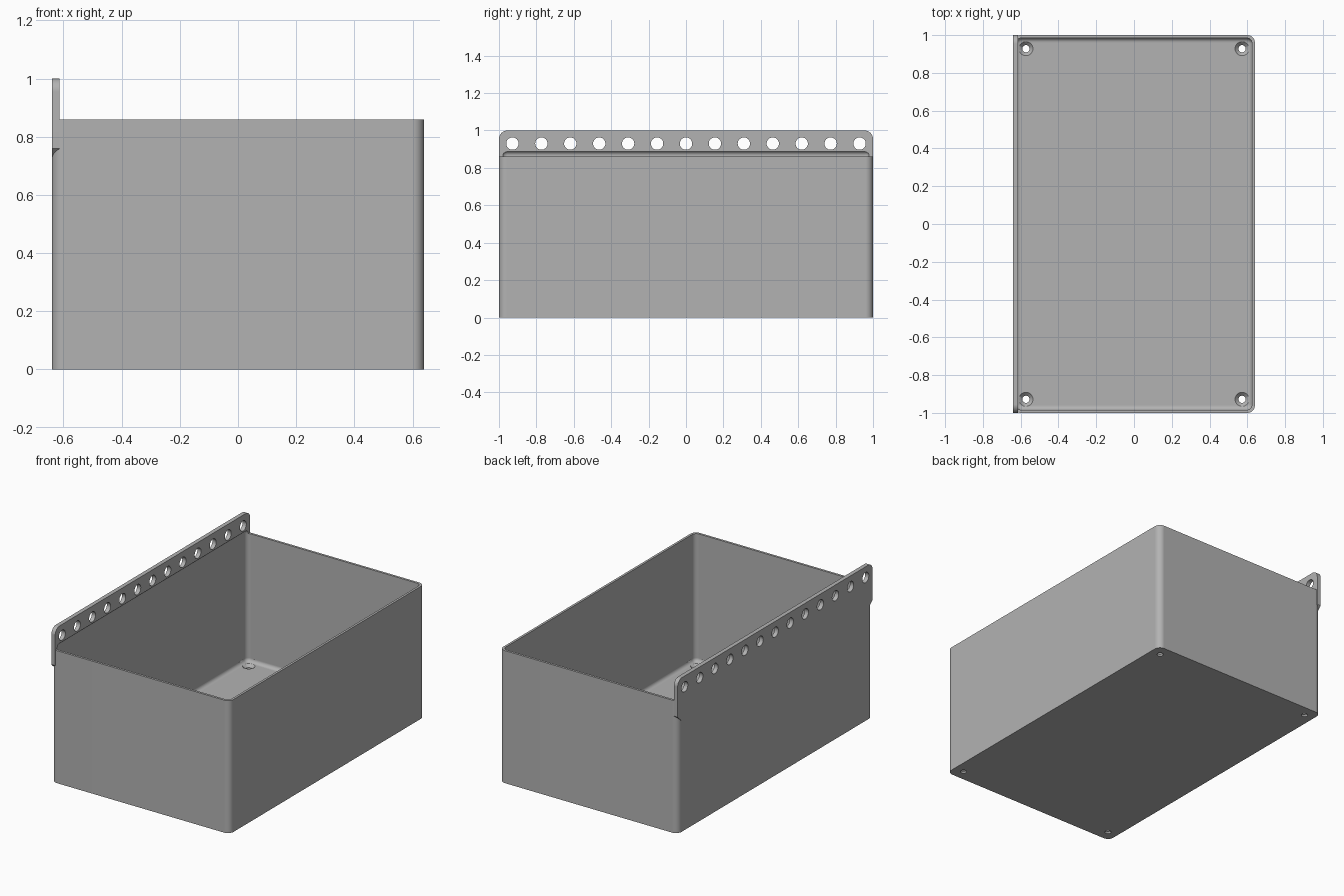
import bpy, bmesh, math
from mathutils import Vector

old = bpy.data.objects.get("Cube")
if old:
    bpy.data.objects.remove(old)

W, L, H, TOP = 0.64, 1.0, 0.86, 1.0     # half width, half length, wall height, rail height
WALL, FLOOR, RAIL = 0.015, 0.03, 0.027  # thicknesses
SEG = 8

grey = bpy.data.materials.new("plain_grey")
grey.use_nodes = True
grey.diffuse_color = (0.45, 0.45, 0.45, 1)
grey.node_tree.nodes["Principled BSDF"].inputs["Base Color"].default_value = (0.45, 0.45, 0.45, 1)


def make_object(name, bm):
    bmesh.ops.recalc_face_normals(bm, faces=bm.faces)
    mesh = bpy.data.meshes.new(name)
    bm.to_mesh(mesh)
    bm.free()
    mesh.materials.append(grey)
    obj = bpy.data.objects.new(name, mesh)
    bpy.context.collection.objects.link(obj)
    return obj


def box_mesh(lo, hi):
    bm = bmesh.new()
    bmesh.ops.create_cube(bm, size=1)
    lo, hi = Vector(lo), Vector(hi)
    for v in bm.verts:
        v.co = (lo + hi) / 2 + v.co * (hi - lo)
    return bm


def bevel(bm, test, radius, segments=SEG):
    """Bevel the edges whose end points all pass the test."""
    edges = [e for e in bm.edges if test(e.verts[0].co, e.verts[1].co)]
    bmesh.ops.bevel(bm, geom=edges, offset=radius, segments=segments,
                    profile=0.5, affect='EDGES', clamp_overlap=True)


def upright(a, b):
    return abs(a.z - b.z) > 0.1


def drill(bm, centre, axis, r1, r2, depth):
    rot = Vector((0, 0, 1)).rotation_difference(Vector(axis)).to_matrix().to_4x4()
    rot.translation = Vector(centre)
    bmesh.ops.create_cone(bm, cap_ends=True, segments=32, radius1=r1,
                          radius2=r2, depth=depth, matrix=rot)


def combine(target, other, operation):
    mod = target.modifiers.new("cut", 'BOOLEAN')
    mod.operation, mod.solver, mod.object = operation, 'EXACT', other
    bpy.context.view_layer.objects.active = target
    bpy.ops.object.modifier_apply(modifier=mod.name)
    bpy.data.objects.remove(other)


# Outer tub with rounded upright corners
bm = box_mesh((-W, -L, 0), (W, L, H))
bevel(bm, upright, 0.04)
bin_obj = make_object("storage_bin", bm)

# Hanging rail: rounded top corners, chamfered lower corners
bm = box_mesh((-W, -L, 0.72), (-W + RAIL, L, TOP))
bevel(bm, lambda a, b: abs(a.x - b.x) > 0.01 and a.z > 0.9 and b.z > 0.9, 0.045)
bevel(bm, lambda a, b: abs(a.x - b.x) > 0.01 and a.z < 0.73 and b.z < 0.73, 0.04, 1)
combine(bin_obj, make_object("hanging_rail", bm), 'UNION')

# Cavity, filleted at the floor and under the rail
bottom, crown = FLOOR, 0.89
bm = box_mesh((-W + WALL, -L + WALL, bottom), (W - WALL, L - WALL, crown))
bevel(bm, upright, 0.03)
bevel(bm, lambda a, b: abs(a.z - b.z) < 0.001, 0.024, 6)
combine(bin_obj, make_object("cavity_cutter", bm), 'DIFFERENCE')

# Row of round holes along the rail
bm = bmesh.new()
for i in range(13):
    drill(bm, (-W + RAIL / 2, -0.928 + i * 1.856 / 12, 0.93), (1, 0, 0), 0.033, 0.033, 0.1)
combine(bin_obj, make_object("rail_hole_cutter", bm), 'DIFFERENCE')

# Countersunk screw holes in the floor corners
for kind in ("through", "countersink"):
    bm = bmesh.new()
    for sx in (-1, 1):
        for sy in (-1, 1):
            x, y = sx * 0.572, sy * 0.928
            if kind == "through":
                drill(bm, (x, y, 0), (0, 0, 1), 0.019, 0.019, 0.2)
            else:
                drill(bm, (x, y, FLOOR), (0, 0, 1), 0.016, 0.058, 0.042)
    combine(bin_obj, make_object(kind + "_cutter", bm), 'DIFFERENCE')

# Smooth fillets, crisp edges, flat large faces
bpy.ops.object.select_all(action='DESELECT')
bin_obj.select_set(True)
bpy.context.view_layer.objects.active = bin_obj
bpy.ops.object.shade_smooth_by_angle(angle=math.radians(30))
weighted = bin_obj.modifiers.new("even_shading", 'WEIGHTED_NORMAL')
weighted.keep_sharp = True
